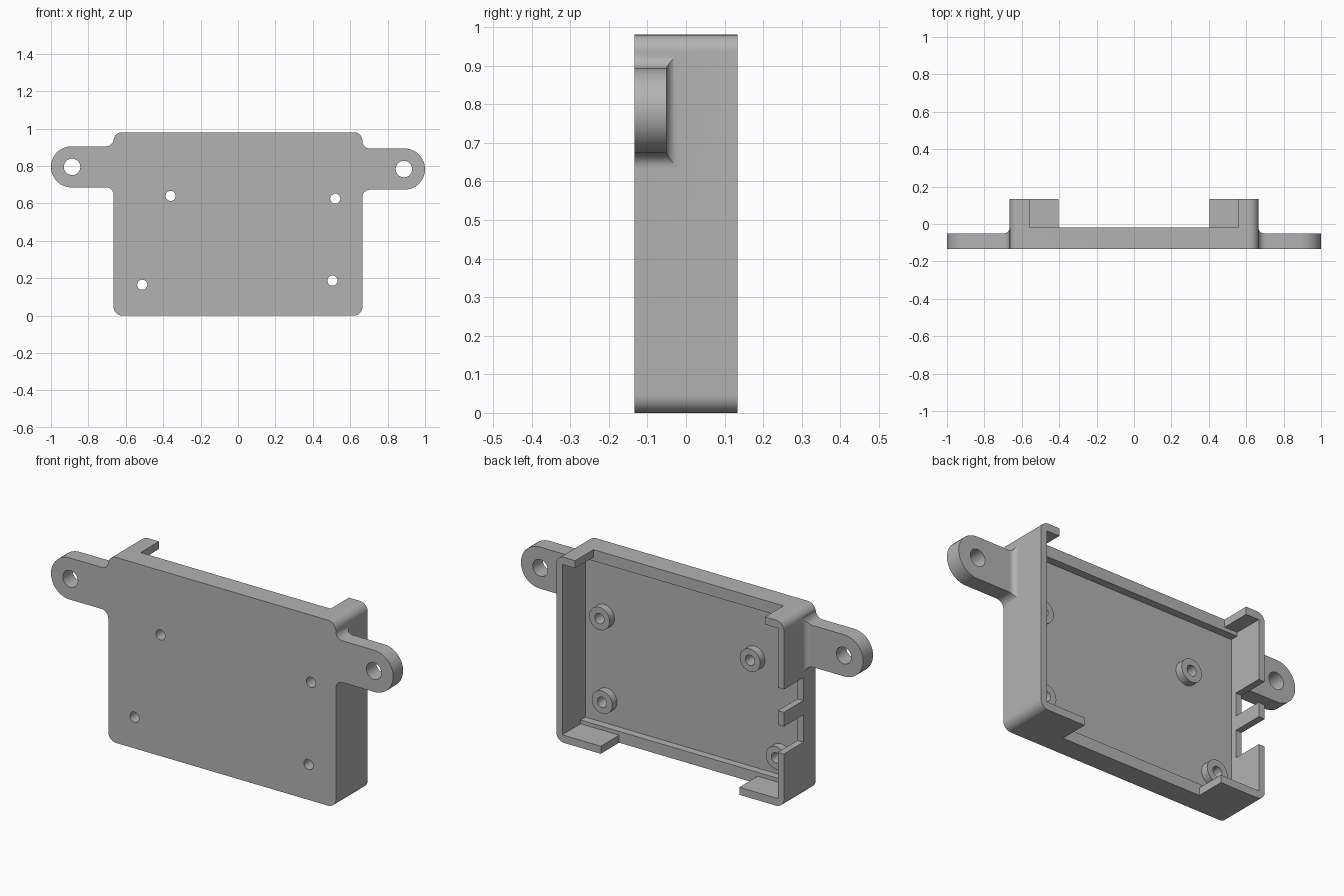
import bpy, bmesh
from math import sin, cos, pi, radians
from mathutils import Vector

cube = bpy.data.objects.get("Cube")
if cube:
    bpy.data.objects.remove(cube, do_unlink=True)

HALF, TOP, FRONT, BACK = 0.665, 0.98, -0.133, 0.133
FLOOR, RIM, LUG_BACK = -0.06, -0.02, -0.05

grey = bpy.data.materials.new("plain grey")
grey.use_nodes = True
colour = (0.45, 0.45, 0.45, 1)
grey.diffuse_color = colour
grey.node_tree.nodes["Principled BSDF"].inputs["Base Color"].default_value = colour


def arc(cx, cy, r, start, end, steps=10):
    """Points on an arc, angles in degrees."""
    angles = [radians(start + (end - start) * i / steps) for i in range(steps + 1)]
    return [(cx + r * cos(a), cy + r * sin(a)) for a in angles]


def prism(name, points, axis, lo, hi):
    """Extrude an outline in XZ along y, or an outline in XY along z."""
    bm = bmesh.new()
    place = (lambda p: (p[0], lo, p[1])) if axis == "y" else (lambda p: (p[0], p[1], lo))
    face = bm.faces.new([bm.verts.new(place(p)) for p in points])
    ext = bmesh.ops.extrude_face_region(bm, geom=[face])
    shift = Vector((0, hi - lo, 0)) if axis == "y" else Vector((0, 0, hi - lo))
    moved = [g for g in ext["geom"] if isinstance(g, bmesh.types.BMVert)]
    bmesh.ops.translate(bm, verts=moved, vec=shift)
    bmesh.ops.recalc_face_normals(bm, faces=bm.faces[:])
    mesh = bpy.data.meshes.new(name)
    bm.to_mesh(mesh)
    bm.free()
    mesh.materials.append(grey)
    obj = bpy.data.objects.new(name, mesh)
    bpy.context.collection.objects.link(obj)
    return obj


def box(name, x0, x1, y0, y1, z0, z1):
    return prism(name, [(x0, z0), (x1, z0), (x1, z1), (x0, z1)], "y", y0, y1)


def rod(name, x, z, r, y0, y1):
    return prism(name, arc(x, z, r, 0, 360, 40)[:-1], "y", y0, y1)


def combine(target, tool, operation):
    """Apply a boolean and discard the tool."""
    tool.hide_render = True
    mod = target.modifiers.new("join", "BOOLEAN")
    mod.operation, mod.solver, mod.object = operation, "EXACT", tool
    graph = bpy.context.evaluated_depsgraph_get()
    mesh = bpy.data.meshes.new_from_object(target.evaluated_get(graph))
    target.modifiers.clear()
    target.data = mesh
    bpy.data.objects.remove(tool, do_unlink=True)


# Rounded block for the tray
R = 0.045
outline = (arc(HALF - R, TOP - R, R, 0, 90) + arc(R - HALF, TOP - R, R, 90, 180)
           + arc(R - HALF, R, R, 180, 270) + arc(HALF - R, R, R, 270, 360))
tray = prism("mounting_tray", outline, "y", FRONT, BACK)

# Cavity, ledges, open top and bottom edges, and side notches
inner = HALF - 0.035
for cut in (
    ("cavity", -inner, inner, FLOOR, 1, 0.06, 0.92),
    ("ledge_step", -inner, inner, RIM, 1, 0.04, 0.94),
    ("top_opening", -0.555, 0.555, RIM, 1, 0.9, 1.1),
    ("bottom_opening", -0.405, 0.405, RIM, 1, -0.1, 0.1),
    ("upper_notch", -0.8, -0.6, -0.03, 1, 0.505, 0.626),
    ("lower_notch", -0.8, -0.6, -0.03, 1, 0.285, 0.43),
):
    combine(tray, box(*cut), "DIFFERENCE")

# Rounded side lugs, blended into the walls in both directions
F, LUG_R, ROOT = 0.04, 0.11, HALF - 0.02
for side, z in ((-1, 0.795), (1, 0.783)):
    hi, lo = z + LUG_R, z - LUG_R
    shape = ([(ROOT, hi + F)] + arc(HALF + F, hi + F, F, 180, 270)
             + arc(1 - LUG_R, z, LUG_R, 90, -90, 24)
             + arc(HALF + F, lo - F, F, 90, 180) + [(ROOT, lo - F)])
    depth = ([(0.5, -0.3), (1.1, -0.3), (1.1, LUG_BACK)]
             + arc(HALF + 0.03, LUG_BACK + 0.03, 0.03, 270, 180)
             + [(0.5, LUG_BACK + 0.03)])
    lug = prism("lug", [(side * x, h) for x, h in shape], "y", FRONT, 0.05)
    limit = prism("lug_limit", [(side * x, y) for x, y in depth], "z", 0.3, 1.3)
    combine(lug, limit, "INTERSECT")
    combine(tray, lug, "UNION")
    combine(tray, rod("lug_hole", side * 0.887, z, 0.044, -0.3, 0.3), "DIFFERENCE")

# Standoffs with screw holes through the floor
for x, z in ((-0.36, 0.64), (0.52, 0.625), (-0.512, 0.165), (0.505, 0.187)):
    combine(tray, rod("standoff", x, z, 0.06, FLOOR - 0.03, RIM), "UNION")
    combine(tray, rod("screw_hole", x, z, 0.027, -0.3, 0.3), "DIFFERENCE")

# Smooth rounded surfaces, crisp edges
bpy.ops.object.select_all(action="DESELECT")
tray.select_set(True)
bpy.context.view_layer.objects.active = tray
bpy.ops.object.shade_smooth_by_angle(angle=radians(30))
